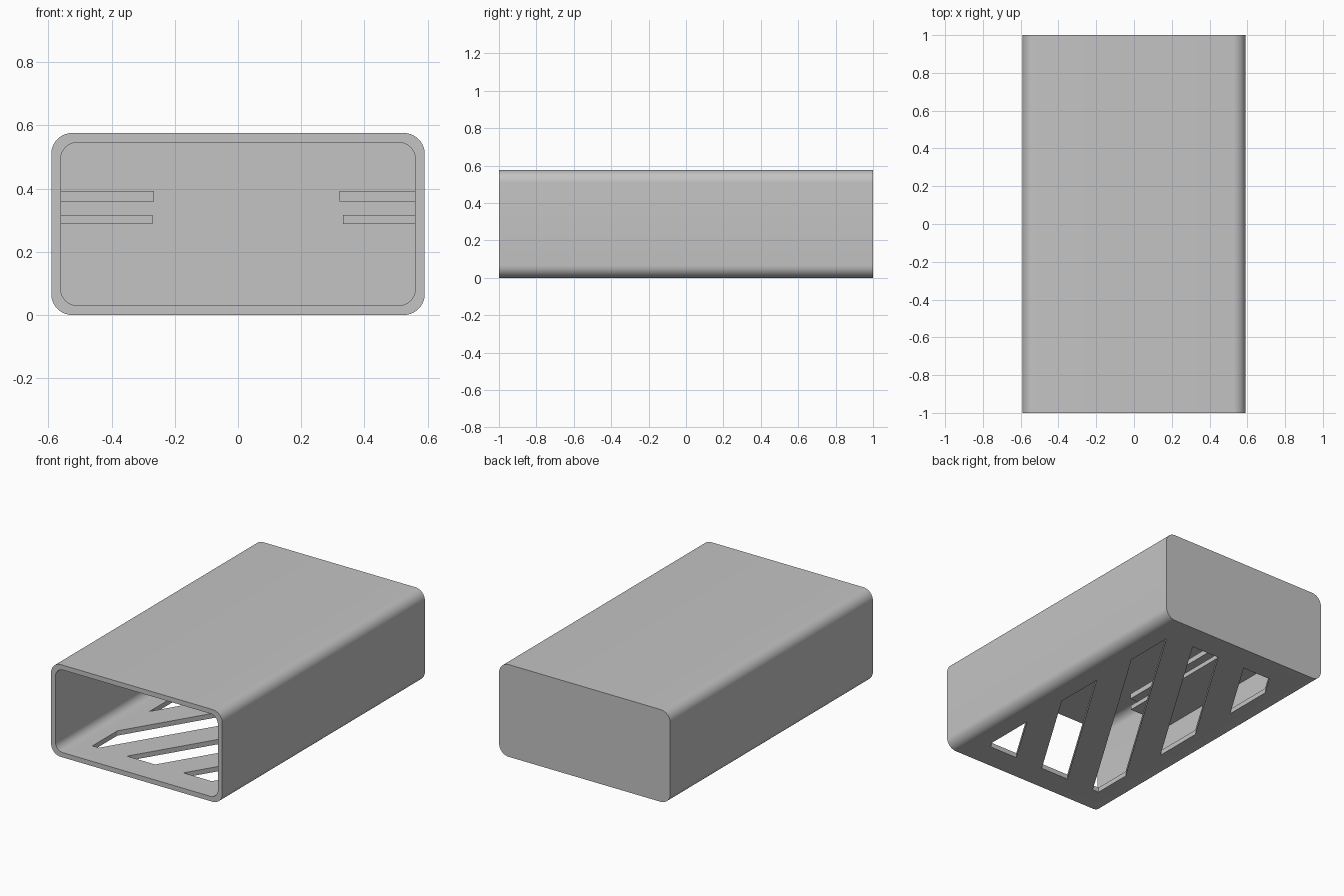
import bpy, bmesh, math
from mathutils import Vector

cube = bpy.data.objects.get("Cube")
if cube:
    bpy.data.objects.remove(cube, do_unlink=True)

HALF_W, HEIGHT, WALL = 0.591, 0.576, 0.03
SLOPE, PITCH = 1.63, 0.318          # slot steepness and slot width along y
WIN_X, WIN_Y = 0.425, 0.83          # half size of the slotted area

grey = bpy.data.materials.new("light grey")
grey.use_nodes = True
grey.diffuse_color = (0.55, 0.55, 0.55, 1)
grey.node_tree.nodes["Principled BSDF"].inputs["Base Color"].default_value = grey.diffuse_color


def make_object(name, bm):
    bmesh.ops.recalc_face_normals(bm, faces=bm.faces)
    mesh = bpy.data.meshes.new(name)
    bm.to_mesh(mesh)
    bm.free()
    mesh.materials.append(grey)
    obj = bpy.data.objects.new(name, mesh)
    bpy.context.collection.objects.link(obj)
    return obj


def extrude_all(bm, offset):
    geom = bmesh.ops.extrude_face_region(bm, geom=bm.faces[:])["geom"]
    verts = [g for g in geom if isinstance(g, bmesh.types.BMVert)]
    bmesh.ops.translate(bm, verts=verts, vec=offset)


def rounded_tube(name, inset, radius, y0, y1, steps=10):
    """Rounded rectangle in xz, extruded along y."""
    bm = bmesh.new()
    cx = HALF_W - inset - radius
    cz = HEIGHT / 2 - inset - radius
    points = []
    for corner, (sx, sz) in enumerate([(1, 1), (-1, 1), (-1, -1), (1, -1)]):
        for i in range(steps + 1):
            a = math.pi / 2 * (corner + i / steps)
            points.append((sx * cx + radius * math.cos(a), y0,
                           HEIGHT / 2 + sz * cz + radius * math.sin(a)))
    bm.faces.new([bm.verts.new(p) for p in points])
    extrude_all(bm, Vector((0, y1 - y0, 0)))
    return make_object(name, bm)


def slot_cutter(name, y_mid):
    """Slanted strip clipped to the slotted area of the floor."""
    bm = bmesh.new()
    corners = [(-1, -1), (1, -1), (1, 1), (-1, 1)]
    bm.faces.new([bm.verts.new((sx * WIN_X, sy * WIN_Y, -0.1)) for sx, sy in corners])
    for side in (-1, 1):
        bmesh.ops.bisect_plane(
            bm, geom=bm.verts[:] + bm.edges[:] + bm.faces[:],
            plane_co=(0, y_mid + side * PITCH / 2, 0),
            plane_no=(-side * SLOPE, side, 0), clear_outer=True)
    extrude_all(bm, Vector((0, 0, 0.2)))
    return make_object(name, bm)


def box(name, x0, x1, y0, y1, z0, z1):
    bm = bmesh.new()
    bmesh.ops.create_cube(bm, size=1)
    bmesh.ops.scale(bm, verts=bm.verts, vec=(x1 - x0, y1 - y0, z1 - z0))
    bmesh.ops.translate(bm, verts=bm.verts,
                        vec=((x0 + x1) / 2, (y0 + y1) / 2, (z0 + z1) / 2))
    return make_object(name, bm)


# Outer sleeve, hollowed from the front, with five slanted slots in the floor
case = rounded_tube("case_shell", 0, 0.066, -1, 1)
cutters = [rounded_tube("cavity_cutter", WALL, 0.052, -1.2, 1 - WALL)]
cutters += [slot_cutter("slot_cutter", -0.05 + 2 * PITCH * k) for k in range(-2, 3)]
for cutter in cutters:
    cutter.hide_render = True
    mod = case.modifiers.new("cut", "BOOLEAN")
    mod.operation, mod.solver, mod.object = "DIFFERENCE", "EXACT", cutter

# Apply the cuts and drop the cutters
bpy.context.view_layer.update()
result = bpy.data.meshes.new_from_object(
    case.evaluated_get(bpy.context.evaluated_depsgraph_get()))
case.modifiers.clear()
case.data = result
for cutter in cutters:
    bpy.data.objects.remove(cutter, do_unlink=True)

bpy.ops.object.select_all(action="DESELECT")
case.select_set(True)
bpy.context.view_layer.objects.active = case
bpy.ops.object.shade_smooth_by_angle(angle=math.radians(30))

# Inner shelves: two on each side wall, running to the back
wall_x = HALF_W - WALL / 2
for level, z0, z1, left_x, right_x in [("upper", 0.36, 0.393, 0.322, -0.266),
                                       ("lower", 0.288, 0.316, 0.332, -0.27)]:
    box(level + "_left_shelf", left_x, wall_x, -0.35, 0.98, z0, z1)
    box(level + "_right_shelf", -wall_x, right_x, -0.35, 0.98, z0, z1)
